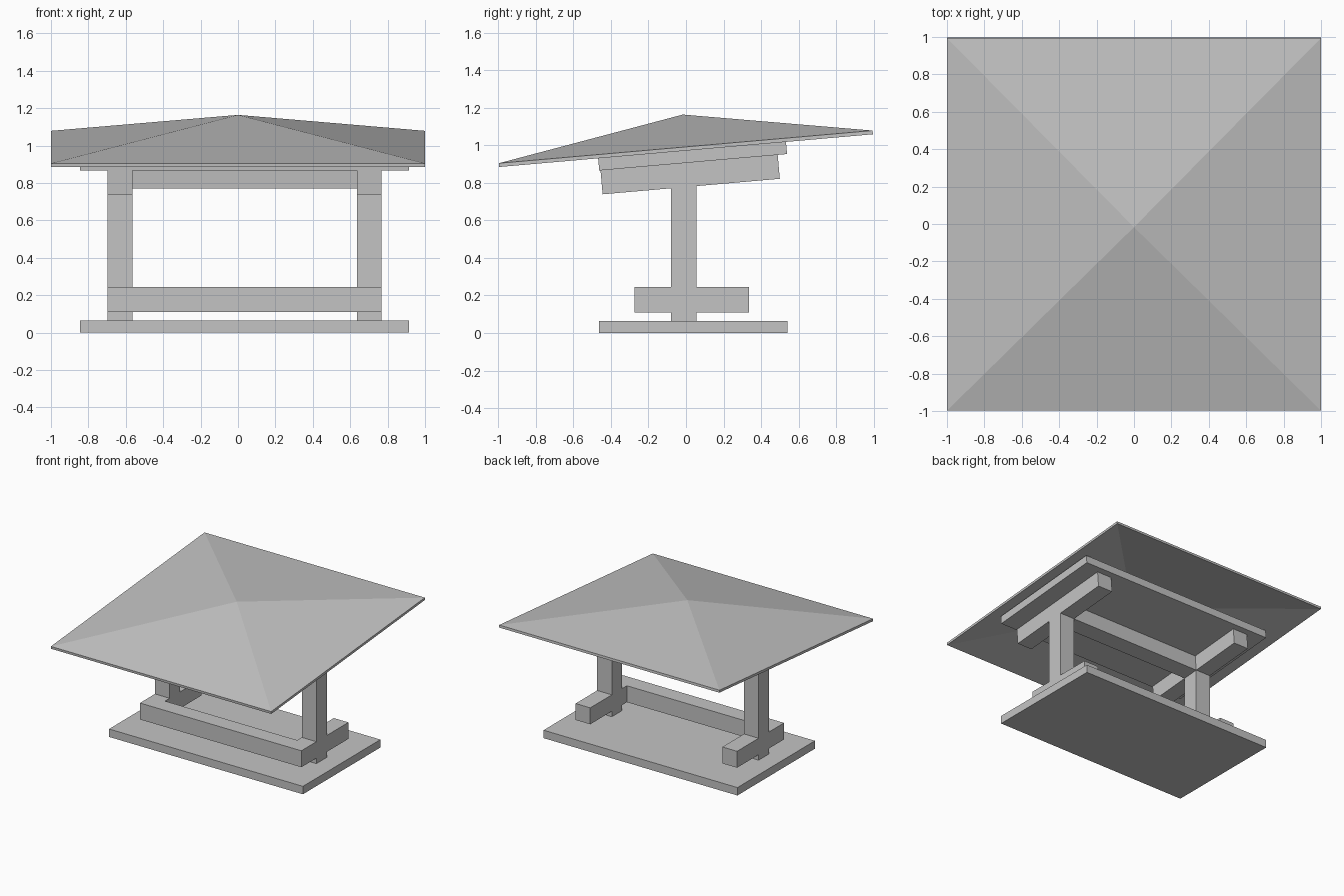
import bpy, bmesh, math
from mathutils import Matrix, Vector

cube = bpy.data.objects.get("Cube")
if cube:
    bpy.data.objects.remove(cube, do_unlink=True)

# One plain grey for everything
grey = bpy.data.materials.new("plain grey")
grey.use_nodes = True
colour = (0.55, 0.55, 0.55, 1)
grey.diffuse_color = colour
grey.node_tree.nodes["Principled BSDF"].inputs["Base Color"].default_value = colour

# The upper parts share one gentle backward-rising tilt
FLAT = Matrix.Identity(4)
TILT = Matrix.Translation((0, 0, 0.972)) @ Matrix.Rotation(math.radians(5), 4, 'X')


def finish(name, bm, matrix):
    bmesh.ops.recalc_face_normals(bm, faces=bm.faces)
    mesh = bpy.data.meshes.new(name)
    bm.to_mesh(mesh)
    bm.free()
    mesh.materials.append(grey)
    obj = bpy.data.objects.new(name, mesh)
    obj.matrix_world = matrix
    bpy.context.collection.objects.link(obj)
    return obj


def box(name, x, y, z, matrix=FLAT):
    """Box spanning the given (low, high) ranges."""
    bm = bmesh.new()
    bmesh.ops.create_cube(bm, size=1)
    centre = Vector([(a + b) / 2 for a, b in (x, y, z)])
    size = Vector([b - a for a, b in (x, y, z)])
    for v in bm.verts:
        v.co = v.co * size + centre
    return finish(name, bm, matrix)


# Main x measurements
mid, plate_half, outer, inner = 0.035, 0.88, 0.733, 0.6
plate = (mid - plate_half, mid + plate_half)
full = (mid - outer, mid + outer)
gap = (mid - inner, mid + inner)

# Base and lower frame
box("base_slab", plate, (-0.465, 0.54), (0, 0.065))
box("front_rail", gap, (-0.275, -0.14), (0.11, 0.245))

# Posts, feet and tilted brackets on both sides
for side, x in (("right", (full[0], gap[0])), ("left", (gap[1], full[1]))):
    box(side + "_post", x, (-0.08, 0.055), (0.065, 0.82))
    box(side + "_foot", x, (-0.275, 0.335), (0.11, 0.245))
    box(side + "_bracket", x, (-0.463, 0.485), (-0.193, -0.065), TILT)

# Upper crossbar and ceiling slab
box("crossbar", gap, (-0.097, 0.038), (-0.193, -0.065), TILT)
box("ceiling_slab", plate, (-0.47, 0.535), (-0.065, 0), TILT)

# Hollow pyramid roof with a thin rim
bm = bmesh.new()
thick, rise = 0.02, 0.173
corners = [(-1, -1), (1, -1), (1, 1), (-1, 1)]
low = [bm.verts.new((x, y, 0)) for x, y in corners]
high = [bm.verts.new((x, y, thick)) for x, y in corners]
under = bm.verts.new((0, 0, rise))
peak = bm.verts.new((0, 0, rise + thick))
for i in range(4):
    j = (i + 1) % 4
    bm.faces.new((low[i], low[j], high[j], high[i]))
    bm.faces.new((high[i], high[j], peak))
    bm.faces.new((low[j], low[i], under))
finish("roof", bm, TILT)
